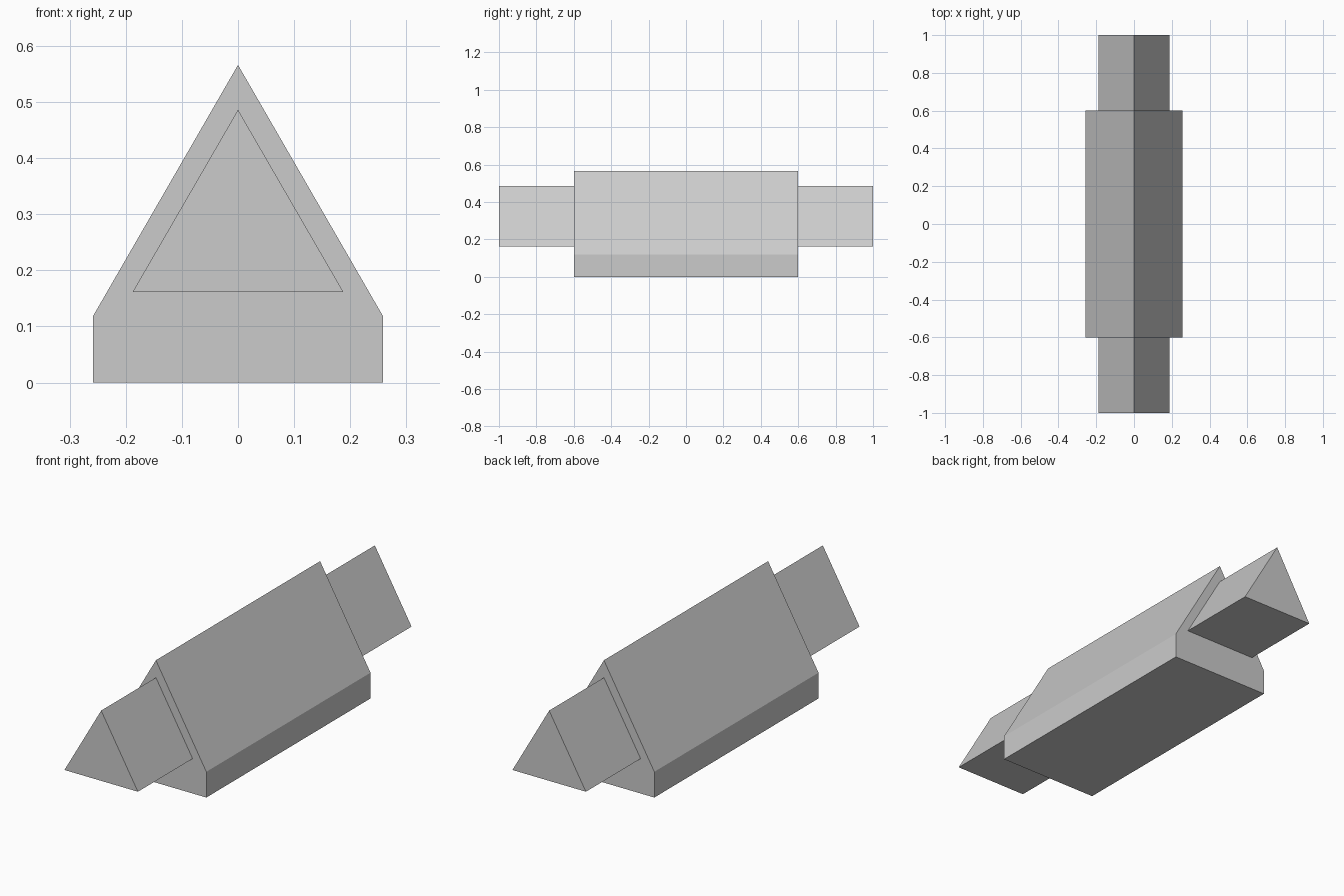
import bpy
import bmesh

if "Cube" in bpy.data.objects:
    bpy.data.objects.remove(bpy.data.objects["Cube"], do_unlink=True)

grey = bpy.data.materials.new("plain_grey")
grey.use_nodes = True
colour = (0.6, 0.6, 0.6, 1)
grey.diffuse_color = colour
grey.node_tree.nodes["Principled BSDF"].inputs["Base Color"].default_value = colour


def prism(name, profile, y_start, y_end):
    """Extrude an x-z profile along y."""
    bm = bmesh.new()
    face = bm.faces.new([bm.verts.new((x, y_start, z)) for x, z in profile])
    extruded = bmesh.ops.extrude_face_region(bm, geom=[face])["geom"]
    verts = [v for v in extruded if isinstance(v, bmesh.types.BMVert)]
    bmesh.ops.translate(bm, verts=verts, vec=(0, y_end - y_start, 0))
    bmesh.ops.recalc_face_normals(bm, faces=bm.faces[:])
    mesh = bpy.data.meshes.new(name)
    bm.to_mesh(mesh)
    bm.free()
    mesh.materials.append(grey)
    obj = bpy.data.objects.new(name, mesh)
    bpy.context.collection.objects.link(obj)
    return obj


# House-shaped central body
prism("main_body",
      [(-0.258, 0), (0.258, 0), (0.258, 0.119), (0, 0.566), (-0.258, 0.119)],
      -0.6, 0.6)

# Triangular bar running through the body and out at both ends
prism("triangular_bar", [(-0.188, 0.161), (0.188, 0.161), (0, 0.486)], -1, 1)
